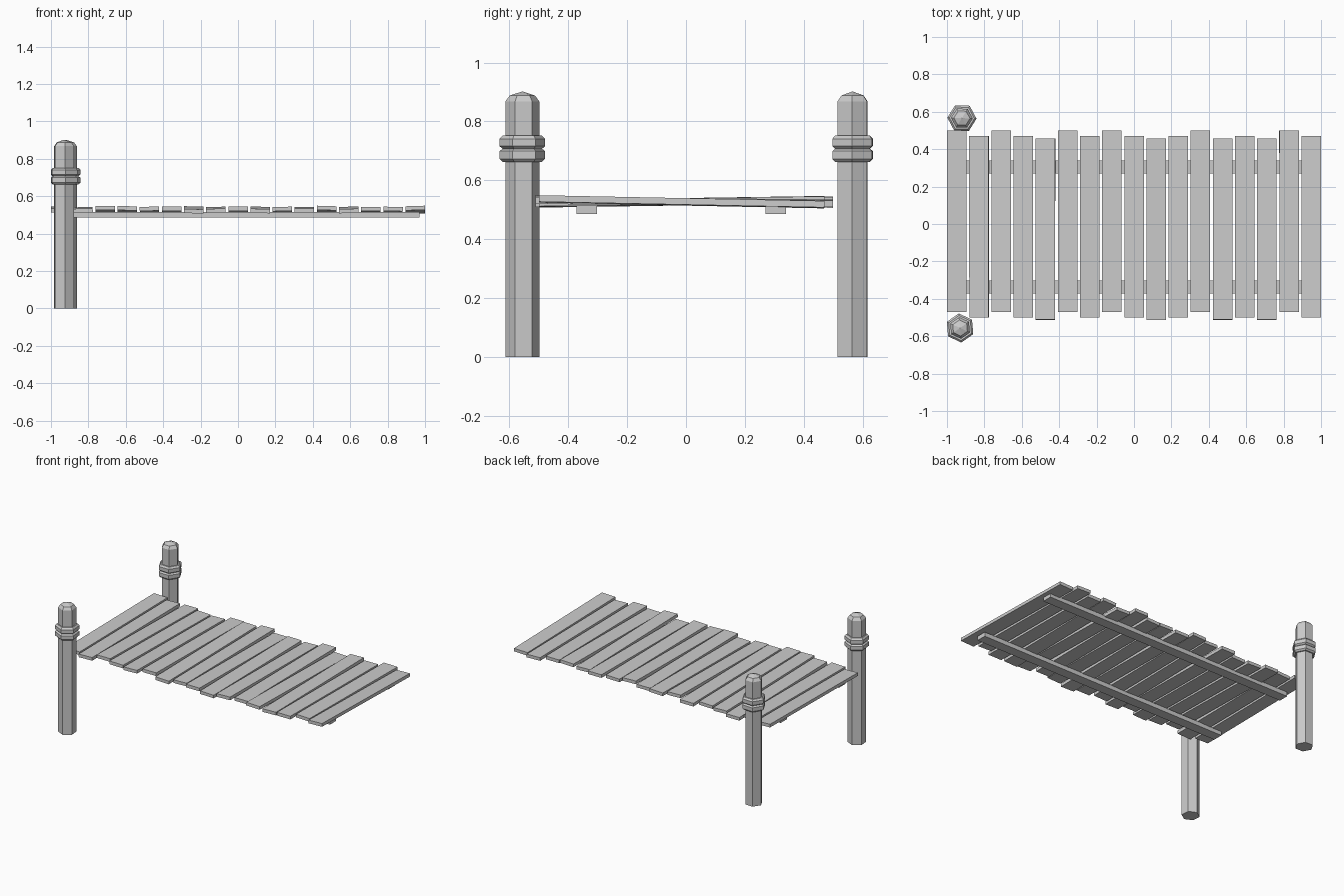
import bpy, bmesh
from math import cos, sin, pi, radians

if "Cube" in bpy.data.objects:
    bpy.data.objects.remove(bpy.data.objects["Cube"])


def make_object(name, bm):
    bmesh.ops.recalc_face_normals(bm, faces=bm.faces)
    mesh = bpy.data.meshes.new(name)
    bm.to_mesh(mesh)
    bm.free()
    obj = bpy.data.objects.new(name, mesh)
    bpy.context.collection.objects.link(obj)
    return obj


def box(name, centre, size, rot=(0, 0, 0)):
    bm = bmesh.new()
    bmesh.ops.create_cube(bm, size=1)
    bmesh.ops.scale(bm, vec=size, verts=bm.verts)
    obj = make_object(name, bm)
    obj.location = centre
    obj.rotation_euler = rot
    return obj


def hex_post(name, x, y, angle):
    # Stack of hexagonal rings (radius, height) closed by a pointed cap
    profile = [(.058, 0), (.058, .663), (.067, .663), (.078, .673), (.078, .699),
               (.067, .707), (.078, .716), (.078, .741), (.067, .752), (.058, .752),
               (.058, .868), (.043, .888)]
    bm = bmesh.new()
    rings = [[bm.verts.new((r * cos(angle + i * pi / 3), r * sin(angle + i * pi / 3), z))
              for i in range(6)] for r, z in profile]
    tip = bm.verts.new((0, 0, .902))
    bm.faces.new(rings[0])
    for a, b in zip(rings, rings[1:]):
        for i in range(6):
            j = (i + 1) % 6
            bm.faces.new((a[i], a[j], b[j], b[i]))
    for i in range(6):
        bm.faces.new((rings[-1][i], rings[-1][(i + 1) % 6], tip))
    make_object(name, bm).location = (x, y, 0)


# Posts
hex_post("front_post", -.93, -.556, radians(95))
hex_post("back_post", -.92, .566, radians(-2))

# Support rails under the deck
box("front_rail", (0, -.337, .5), (1.94, .07, .03))
box("back_rail", (0, .305, .5), (1.94, .07, .03))

# Deck planks: uneven end offsets and slight tilts
shift = {"A": .015, "B": -.015, "C": -.027}
pattern = "ABABCABABCBACBCAB"
tilt = [.01, .008, -.02, -.018, -.012, -.012, .015, .01, -.012,
        .012, -.01, .008, -.02, .012, -.008, -.01, -.02]
for i, kind in enumerate(pattern):
    roll = (.03, -.03, 0)[i % 3]
    box(f"plank_{i + 1}", (-.947 + i * .1184, shift[kind], .527),
        (.104, .97, .022), (tilt[i], roll, 0))
